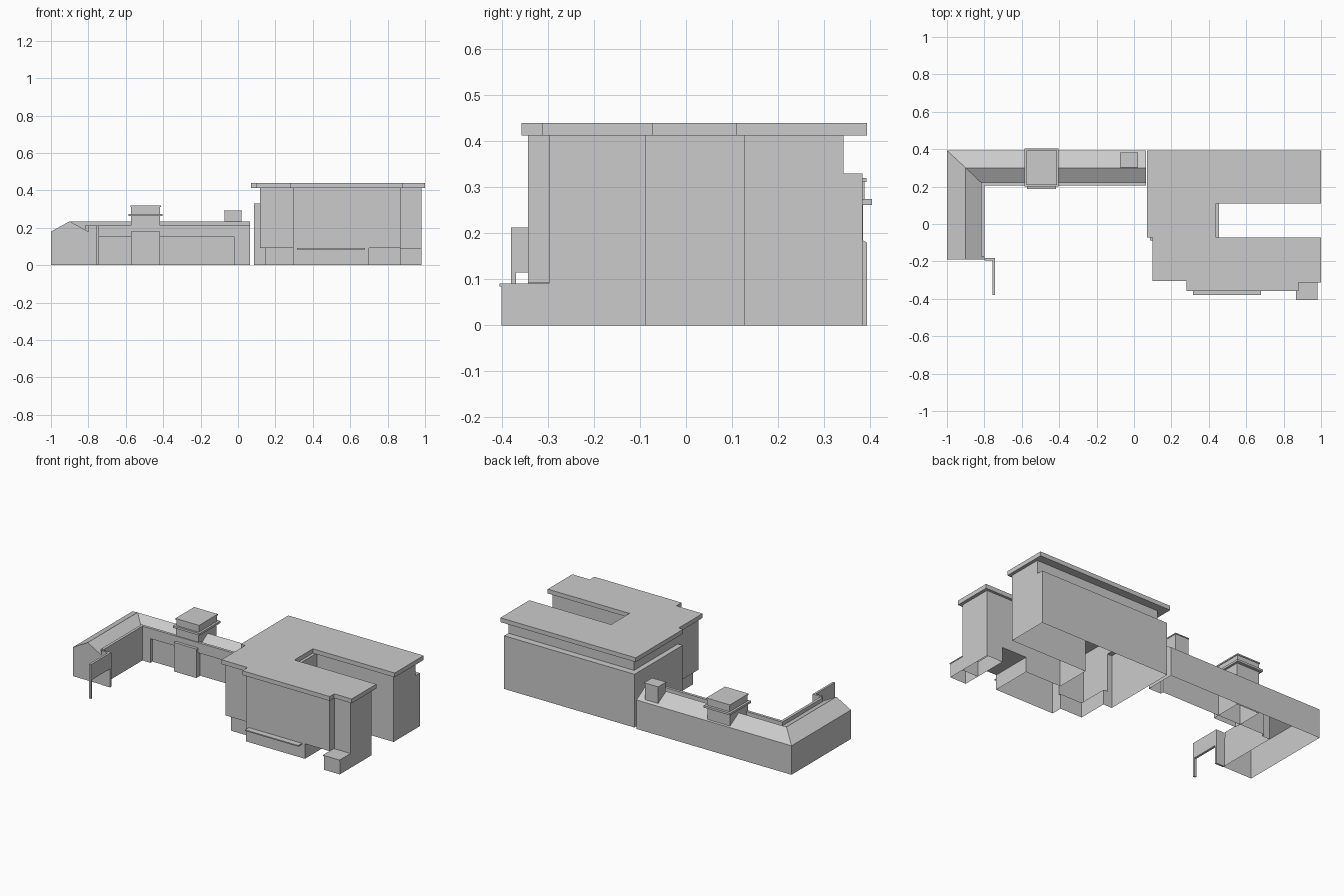
import bpy, bmesh, math

if "Cube" in bpy.data.objects:
    bpy.data.objects.remove(bpy.data.objects["Cube"])


def finish(bm, name):
    bmesh.ops.recalc_face_normals(bm, faces=bm.faces)
    me = bpy.data.meshes.new(name)
    bm.to_mesh(me)
    bm.free()
    ob = bpy.data.objects.new(name, me)
    bpy.context.collection.objects.link(ob)
    return ob


def prism(name, pts, z0, z1):
    bm = bmesh.new()
    lo = [bm.verts.new((x, y, z0)) for x, y in pts]
    hi = [bm.verts.new((x, y, z1)) for x, y in pts]
    bm.faces.new(lo)
    bm.faces.new(hi)
    n = len(pts)
    for i in range(n):
        j = (i + 1) % n
        bm.faces.new((lo[i], lo[j], hi[j], hi[i]))
    return finish(bm, name)


def box(name, x0, x1, y0, y1, z0, z1):
    return prism(name, [(x0, y0), (x1, y0), (x1, y1), (x0, y1)], z0, z1)


def union(base, parts):
    bpy.context.view_layer.objects.active = base
    for p in parts:
        m = base.modifiers.new("join", 'BOOLEAN')
        m.operation, m.solver, m.object = 'UNION', 'EXACT', p
        bpy.ops.object.modifier_apply(modifier=m.name)
        bpy.data.objects.remove(p)


def open_at(ob, *levels):
    # remove flat caps lying at the given heights
    bm = bmesh.new()
    bm.from_mesh(ob.data)
    dead = [f for f in bm.faces
            if any(all(abs(v.co.z - z) < 1e-4 for v in f.verts) for z in levels)]
    bmesh.ops.delete(bm, geom=dead, context='FACES')
    bm.to_mesh(ob.data)
    bm.free()


# Main building: recessed ground floor, wide middle, set-back top
court = [(.98, .127), (.455, .127), (.455, -.088)]
front = [(.98, -.088), (.98, -.298), (.87, -.298), (.87, -.343), (.295, -.343),
         (.295, -.29), (.117, -.29)]
low_left = [(.117, -.088), (.085, -.088)]
back = [(.085, .384), (.98, .384)]
walls = prism("main_walls", back + court + front + low_left, .093, .33)
ground = prism("ground_floor", back + court + [
    (.70, -.088), (.70, -.343), (.295, -.343), (.295, -.275),
    (.145, -.275), (.145, -.088), (.085, -.088)], 0, .093)
pier = box("pier", .87, .98, -.298, -.088, 0, .093)
top = prism("top_floor", [(.117, .342), (.98, .342)] + court + front, .33, .413)
union(walls, [ground, pier, top])
open_at(walls, 0)

# Flat overhanging roof
prism("main_roof", [(.07, .393), (1, .393), (1, .109), (.438, .109), (.438, -.072),
                    (1, -.072), (1, -.313), (.88, -.313), (.88, -.357), (.28, -.357),
                    (.28, -.305), (.10, -.305), (.10, -.072), (.07, -.072)], .413, .44)

# Entrance porch and canopy
porch = box("porch", .87, .98, -.401, -.298, 0, .085)
open_at(porch, 0)
box("porch_lid", .866, .982, -.405, -.298, .085, .091)
box("front_canopy", .315, .68, -.38, -.343, .084, .091)

# Low L-shaped wing with a shallow recess along its front
outer = [(-1, .393), (-1, -.19), (-.8, -.19), (-.8, .205)]
end = [(.065, .205), (.065, .393)]
wing = prism("wing_walls", outer + end, .15, .18)
lower = prism("wing_lower", outer + [(-.745, .205), (-.745, .225), (-.02, .225),
                                     (-.02, .205)] + end, 0, .15)
union(wing, [lower])
open_at(wing, 0, .18)

# Wing roof: gable section swept round the corner
bm = bmesh.new()
rows = [[(-1, -.19, .18), (-.9, -.19, .235), (-.8, -.19, .18)],
        [(-1, .393, .18), (-.9, .3, .235), (-.8, .205, .18)],
        [(.065, .393, .18), (.065, .3, .235), (.065, .205, .18)]]
rows = [[bm.verts.new(p) for p in r] for r in rows]
for a, b in zip(rows, rows[1:]):
    for i in range(2):
        bm.faces.new((a[i], a[i + 1], b[i + 1], b[i]))
bm.faces.new(rows[0])
bm.faces.new(rows[2])
roof = finish(bm, "wing_roof")
for o in bpy.context.selected_objects:
    o.select_set(False)
roof.select_set(True)
bpy.context.view_layer.objects.active = roof
bpy.ops.object.shade_smooth_by_angle(angle=math.radians(40))

# Parapet along the inner side of the wing
prism("wing_parapet", [(-.8, -.175), (-.8, .205), (.065, .205), (.065, .222),
                       (-.817, .222), (-.817, -.175)], .18, .213)

# Tower with projecting band
tower = box("tower_base", -.572, -.417, .187, .385, 0, .18)
open_at(tower, 0)
box("tower_shaft", -.572, -.417, .21, .385, .18, .262)
box("tower_band", -.586, -.404, .2, .404, .262, .275)
box("tower_top", -.572, -.417, .212, .388, .275, .312)
box("tower_cap", -.576, -.413, .208, .392, .312, .32)

# Chimney
box("chimney", -.073, .018, .305, .378, .18, .288)
box("chimney_cap", -.076, .021, .302, .381, .288, .294)

# Side gate: return wall, lintel and post
box("gate_return", -.8, -.743, -.194, -.182, 0, .213)
box("gate_lintel", -.757, -.743, -.38, -.194, .115, .213)
box("gate_post", -.757, -.743, -.38, -.37, 0, .115)
